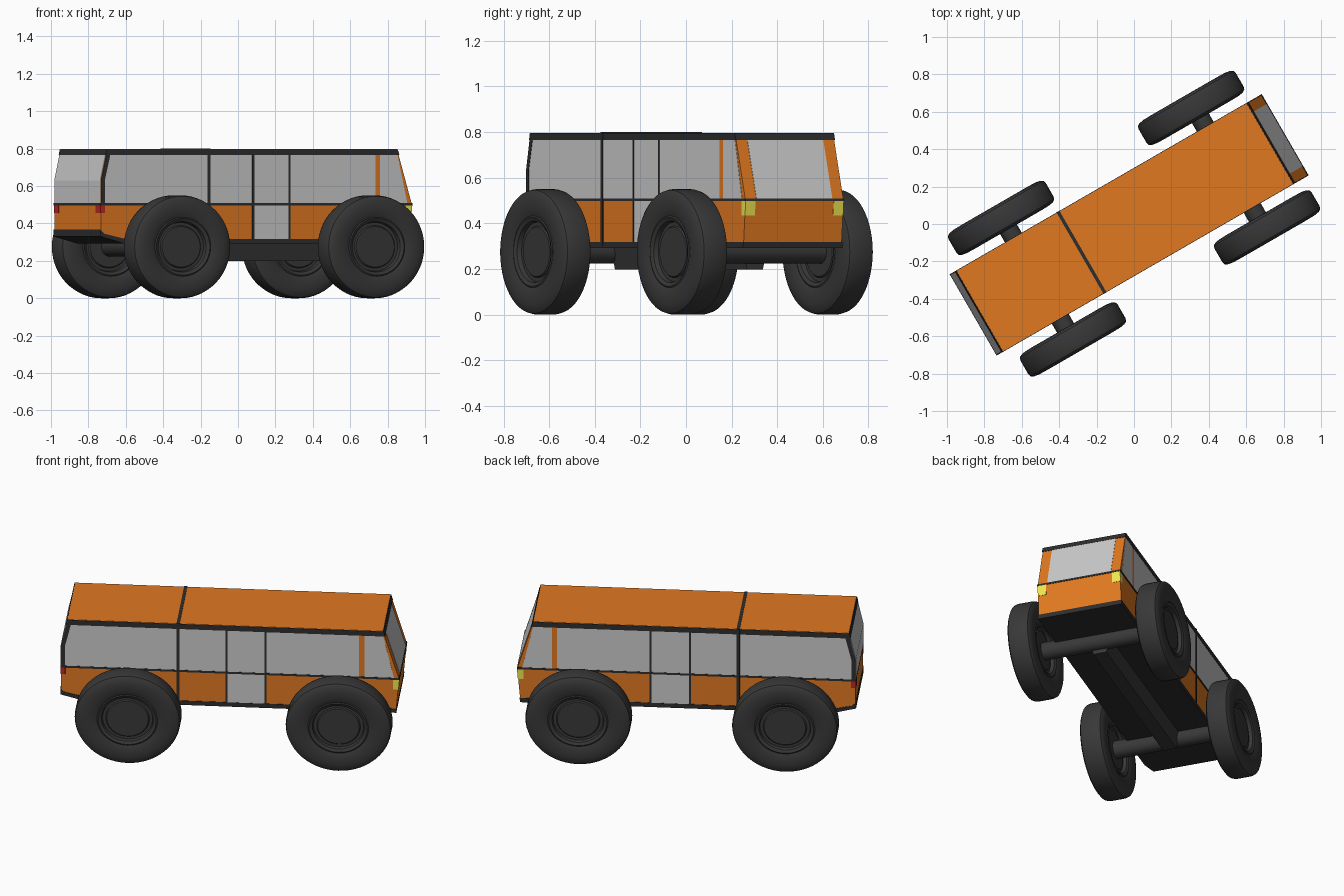
import bpy, bmesh, math
from mathutils import Matrix

if "Cube" in bpy.data.objects:
    bpy.data.objects.remove(bpy.data.objects["Cube"])

# Whole vehicle is turned 30 degrees; local x = forward, y = left
FRAME = Matrix.Rotation(math.radians(30), 4, 'Z') @ Matrix.Translation((0, 0.009, 0))


def material(name, rgb):
    m = bpy.data.materials.new(name)
    m.diffuse_color = (*rgb, 1)
    m.use_nodes = True
    m.node_tree.nodes["Principled BSDF"].inputs["Base Color"].default_value = m.diffuse_color
    return m


ORANGE = material("orange_paint", (0.75, 0.19, 0.015))
DARK = material("dark_trim", (0.027, 0.027, 0.027))
RUBBER = material("rubber", (0.04, 0.04, 0.04))
YELLOW = material("yellow_lamp", (0.88, 0.8, 0.08))
RED = material("red_lamp", (0.5, 0.02, 0.02))


def finish(name, bm, mat, matrix=FRAME):
    bmesh.ops.recalc_face_normals(bm, faces=bm.faces)
    me = bpy.data.meshes.new(name)
    bm.to_mesh(me)
    bm.free()
    if mat:
        me.materials.append(mat)
    ob = bpy.data.objects.new(name, me)
    bpy.context.collection.objects.link(ob)
    ob.matrix_world = matrix
    return ob


def smooth(ob):
    bpy.ops.object.select_all(action='DESELECT')
    ob.select_set(True)
    bpy.context.view_layer.objects.active = ob
    bpy.ops.object.shade_smooth_by_angle(angle=math.radians(35))


def prism(name, profile, y0, y1, mat=None):
    """Side profile (x, z) extruded across the vehicle."""
    bm = bmesh.new()
    face = bm.faces.new([bm.verts.new((x, y0, z)) for x, z in profile])
    ext = bmesh.ops.extrude_face_region(bm, geom=[face])
    verts = [g for g in ext["geom"] if isinstance(g, bmesh.types.BMVert)]
    bmesh.ops.translate(bm, verts=verts, vec=(0, y1 - y0, 0))
    return finish(name, bm, mat)


def front_x(z):
    return 0.936 - (z - 0.5) * 0.31 if z > 0.5 else 0.936 - (0.5 - z) * 0.09


def rear_x(z):
    return -0.985 + max(0, z - 0.63) * 0.228


def band(name, z0, z1, hw, out):
    """Strip wrapped round the body at a constant height."""
    prism(name, [(rear_x(z0) - out, z0), (rear_x(z1) - out, z1),
                 (front_x(z1) + out, z1), (front_x(z0) + out, z0)], -hw, hw, DARK)


# Body shell
W = 0.248
prism("body_shell", [(-0.985, 0.33), (-0.985, 0.63), (rear_x(0.797), 0.797),
                     (front_x(0.797), 0.797), (0.936, 0.5), (front_x(0.296), 0.296),
                     (-0.84, 0.296)], -W, W, ORANGE)

# Dark trim: sill, belt line, roof edge, hoop and rear corner frame
prism("sill", [(-0.988, 0.33), (-0.988, 0.367), (-0.965, 0.345), (-0.84, 0.318),
               (0.922, 0.318), (0.92, 0.292), (-0.84, 0.292)], -0.251, 0.251, DARK)
band("belt_line", 0.497, 0.509, 0.251, 0.003)
band("roof_edge", 0.765, 0.795, 0.251, 0.003)
prism("roof_hoop", [(-0.328, 0.3), (-0.328, 0.8), (-0.31, 0.8), (-0.31, 0.3)],
      -0.252, 0.252, DARK)
prism("rear_corner_frame", [(-0.984, 0.5), (-0.984, 0.63), (rear_x(0.77) + 0.001, 0.77),
                            (rear_x(0.77) + 0.026, 0.77), (-0.962, 0.63), (-0.962, 0.5)],
      -0.251, 0.251, DARK)

# Glass and side doors
G = 0.2495
prism("side_glass_rear", [(-0.98, 0.503), (-0.98, 0.63), (-0.947, 0.77), (0.709, 0.77),
                          (0.709, 0.503)], -G, G)
prism("side_glass_front", [(0.739, 0.503), (0.739, 0.77), (0.845, 0.77), (0.908, 0.503)],
      -G, G)
prism("side_door", [(-0.045, 0.316), (-0.045, 0.77), (0.178, 0.77), (0.178, 0.316)],
      -0.2498, 0.2498)
for x in (-0.045, 0.178):
    prism("door_seam", [(x - 0.006, 0.3), (x - 0.006, 0.77), (x + 0.006, 0.77),
                        (x + 0.006, 0.3)], -0.251, 0.251, DARK)
prism("windshield", [(front_x(z) + d, z) for z, d in
                     ((0.505, -0.03), (0.77, -0.03), (0.77, 0.002), (0.505, 0.002))],
      -0.192, 0.192)
prism("rear_window", [(-0.95, 0.505), (-0.987, 0.505), (-0.987, 0.63),
                      (rear_x(0.77) - 0.002, 0.77), (-0.92, 0.77)], -0.246, 0.246)

# Lamps on the outer corners
for s in (-1, 1):
    y0, y1 = sorted((s * 0.198, s * 0.2485))
    prism("headlamp", [(0.9, 0.435), (0.9, 0.497), (front_x(0.497) + 0.002, 0.497),
                       (front_x(0.435) + 0.002, 0.435)], y0, y1, YELLOW)
    prism("tail_lamp", [(-0.96, 0.455), (-0.96, 0.497), (-0.988, 0.497), (-0.988, 0.455)],
          y0, y1, RED)

# Chassis spine, tapering downwards
bm = bmesh.new()
spine = [bm.verts.new((-0.57, y, z)) for y, z in
         ((-0.06, 0.3), (-0.04, 0.198), (0.04, 0.198), (0.06, 0.3))]
ext = bmesh.ops.extrude_face_region(bm, geom=[bm.faces.new(spine)])
bmesh.ops.translate(bm, vec=(1.16, 0, 0),
                    verts=[g for g in ext["geom"] if isinstance(g, bmesh.types.BMVert)])
finish("chassis_spine", bm, RUBBER)

# Axles
for name, x in (("front_axle", 0.59), ("rear_axle", -0.595)):
    bm = bmesh.new()
    bmesh.ops.create_cone(bm, cap_ends=True, segments=32, radius1=0.052, radius2=0.052,
                          depth=0.74, matrix=Matrix.Translation((x, 0, 0.275))
                          @ Matrix.Rotation(math.pi / 2, 4, 'X'))
    smooth(finish(name, bm, RUBBER))

# Wheels: half profile (radius, offset from centre plane), mirrored and spun
half = [(0.118, 0.045), (0.124, 0.038), (0.142, 0.038), (0.147, 0.058), (0.165, 0.066),
        (0.172, 0.063), (0.2, 0.073), (0.25, 0.072), (0.28, 0.067), (0.295, 0.058),
        (0.3, 0.042)]
profile = half + [(r, -w) for r, w in reversed(half)]
bm = bmesh.new()
N = 56
rings = [[bm.verts.new((r * math.cos(2 * math.pi * i / N), w,
                        r * math.sin(2 * math.pi * i / N))) for i in range(N)]
         for r, w in profile]
for a, b in zip(rings, rings[1:]):
    for i in range(N):
        j = (i + 1) % N
        bm.faces.new((a[i], a[j], b[j], b[i]))
bm.faces.new(rings[0])
bm.faces.new(rings[-1])
bmesh.ops.scale(bm, vec=(1, 1, 0.275 / 0.3), verts=bm.verts)
spots = {"front_left_wheel": (0.575, 0.376), "front_right_wheel": (0.607, -0.38),
         "rear_left_wheel": (-0.599, 0.375), "rear_right_wheel": (-0.591, -0.38)}
wheel = finish("wheel", bm, RUBBER)
smooth(wheel)
for k, (name, (x, y)) in enumerate(spots.items()):
    ob = wheel
    if k:
        ob = wheel.copy()
        bpy.context.collection.objects.link(ob)
    ob.name = name
    ob.matrix_world = FRAME @ Matrix.Translation((x, y, 0.275))
